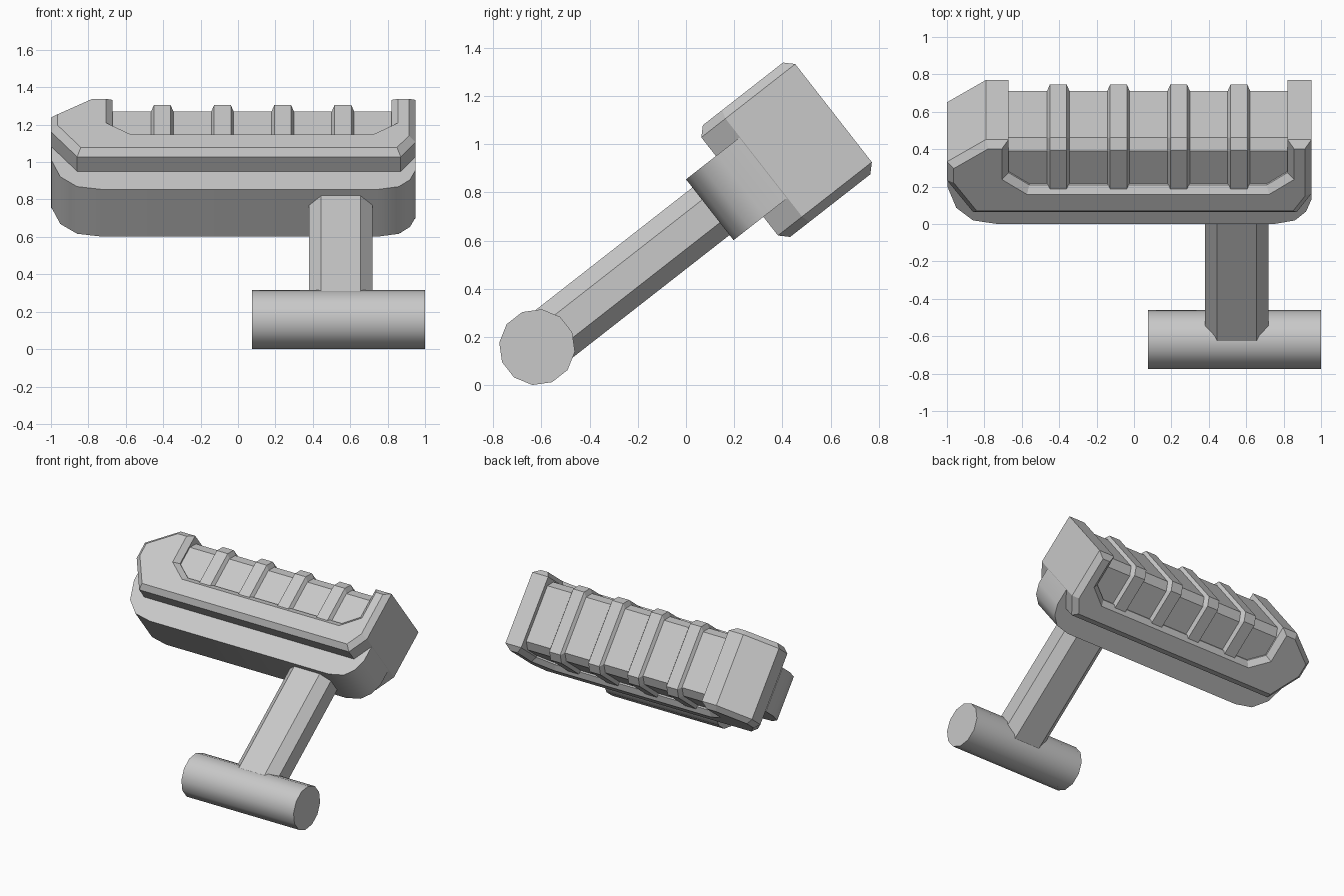
import bpy, bmesh, math

if "Cube" in bpy.data.objects:
    bpy.data.objects.remove(bpy.data.objects["Cube"])

TILT = math.radians(38)   # handle axis leans back from horizontal
MID = 0.513               # centre height of the head in the tilted frame

grey = bpy.data.materials.new("plain_grey")
grey.use_nodes = True
grey.diffuse_color = (0.58, 0.58, 0.58, 1)
grey.node_tree.nodes["Principled BSDF"].inputs["Base Color"].default_value = (0.58, 0.58, 0.58, 1)


def loft(name, sections, chamfer=0, smooth=False):
    """Join matching loops of points into a capped solid, leaning by TILT."""
    bm = bmesh.new()
    loops = [[bm.verts.new(p) for p in s] for s in sections]
    n = len(loops[0])
    for a, b in zip(loops, loops[1:]):
        for i in range(n):
            j = (i + 1) % n
            bm.faces.new((a[i], a[j], b[j], b[i]))
    caps = [bm.faces.new(loops[0]), bm.faces.new(loops[-1])]
    bmesh.ops.recalc_face_normals(bm, faces=bm.faces)
    if chamfer:
        rim = [e for f in caps for e in f.edges]
        bmesh.ops.bevel(bm, geom=rim, offset=chamfer, segments=1,
                        profile=0.5, affect='EDGES')
    mesh = bpy.data.meshes.new(name)
    bm.to_mesh(mesh)
    bm.free()
    mesh.materials.append(grey)
    obj = bpy.data.objects.new(name, mesh)
    obj.rotation_euler.x = TILT
    bpy.context.collection.objects.link(obj)
    if smooth:
        bpy.ops.object.select_all(action='DESELECT')
        obj.select_set(True)
        bpy.context.view_layer.objects.active = obj
        bpy.ops.object.shade_smooth_by_angle(angle=math.radians(35))
    return obj


def slab(name, outline, half, **kw):
    """Plan outline (x, along) given a thickness about MID."""
    return loft(name, [[(x, u, MID + s * half) for x, u in outline] for s in (-1, 1)], **kw)


def band(x, start, end, half, cut_u=0.055, cut_v=0.044):
    """Cross-section at x: flat at the start, chamfered at the far end."""
    side = [(start, half), (end - cut_u, half), (end, half - cut_v)]
    pts = side + [(u, -v) for u, v in reversed(side)]
    return [(x, u, MID + v) for u, v in pts]


# head frame: C-shaped plate with chamfered rims, open at the back
slab("head_frame", [
    (-0.86, 0.683), (0.87, 0.683), (0.95, 0.81), (0.95, 1.177),
    (0.82, 1.177), (0.82, 0.95), (0.71, 0.867), (-0.56, 0.867),
    (-0.67, 0.95), (-0.67, 1.177), (-0.79, 1.177), (-1.0, 1.025), (-1.0, 0.90),
], 0.294, chamfer=0.036)

# recessed core inside the frame
loft("head_core", [band(x, 0.80, 1.145, 0.247) for x in (-0.69, 0.84)])

# raised ribs wrapping the core
for i in range(4):
    c = -0.405 + 0.322 * i
    loft(f"rib_{i + 1}", [
        band(c - 0.06, 0.84, 1.145, 0.247), band(c - 0.045, 0.84, 1.168, 0.273),
        band(c + 0.045, 0.84, 1.168, 0.273), band(c + 0.06, 0.84, 1.145, 0.247)])

# rounded base under the head
slab("head_base", [
    (-0.73, 0.526), (0.75, 0.526), (0.86, 0.55), (0.92, 0.61), (0.948, 0.69),
    (0.948, 0.88), (-0.998, 0.89), (-0.998, 0.78), (-0.95, 0.635), (-0.86, 0.55),
], 0.16, smooth=True)

# eight-sided arm
arm = [(0.17, 0.06), (0.105, 0.125), (-0.105, 0.125), (-0.17, 0.06)]
arm += [(x, -v) for x, v in reversed(arm)]
loft("arm", [[(0.55 + x, u, 0.505 + v) for x, v in arm] for u in (-0.389, 0.60)])

# cross grip at the foot of the arm
ring = [(math.radians(15 + 30 * k)) for k in range(12)]
loft("cross_grip", [[(x, -0.389 + 0.158 * math.cos(a), 0.505 + 0.158 * math.sin(a))
                     for a in ring] for x in (0.075, 1.0)], smooth=True)
